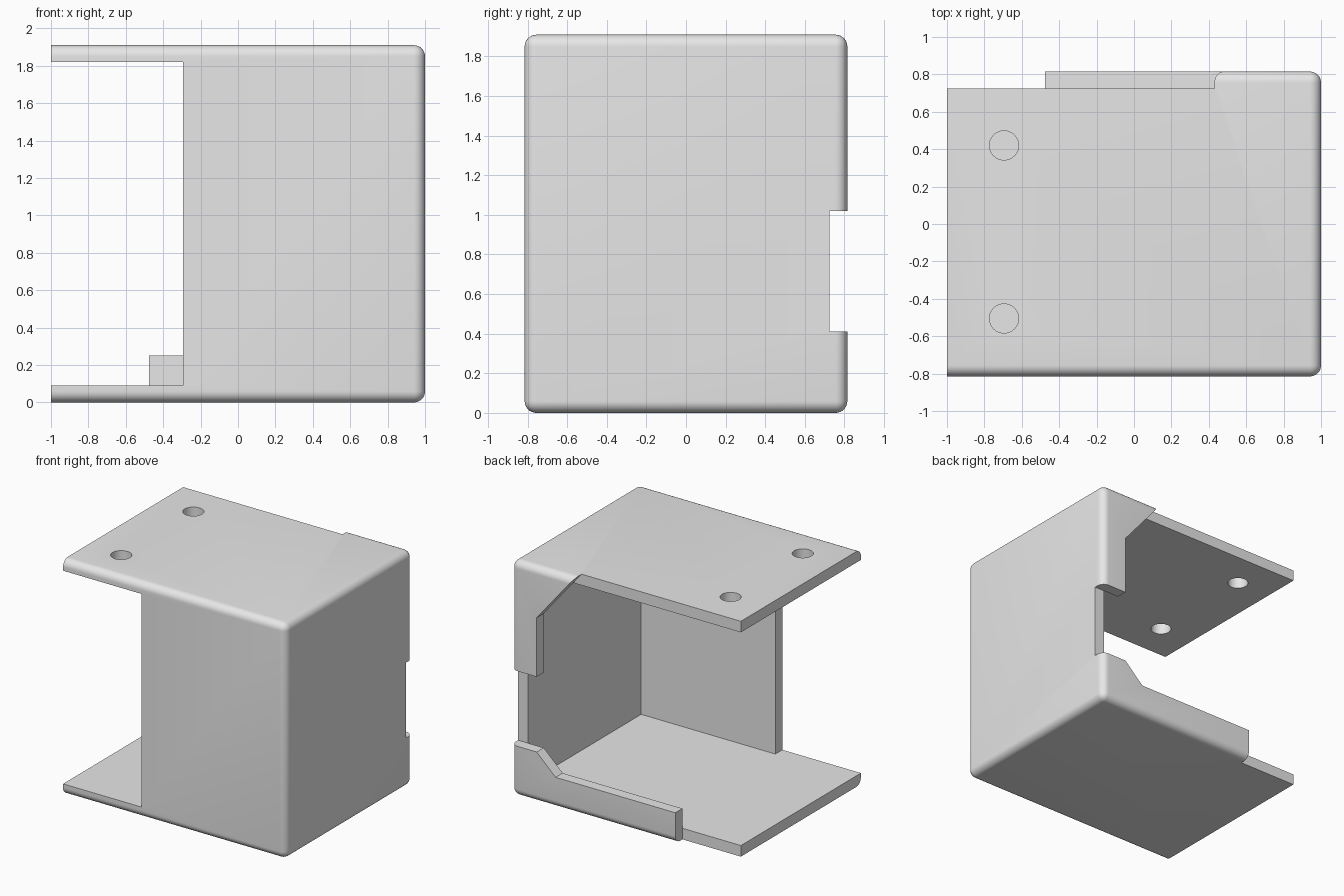
import bpy
import bmesh
import math

if "Cube" in bpy.data.objects:
    bpy.data.objects.remove(bpy.data.objects["Cube"])

HALF_X, HALF_Y, HEIGHT = 1.0, 0.815, 1.91
WALL, RADIUS = 0.09, 0.06
INNER_Y = HALF_Y - WALL

gray = bpy.data.materials.new("plain gray")
gray.use_nodes = True
gray.diffuse_color = (0.8, 0.8, 0.8, 1)
gray.node_tree.nodes["Principled BSDF"].inputs["Base Color"].default_value = (0.8, 0.8, 0.8, 1)


def make_object(name, bm):
    bmesh.ops.recalc_face_normals(bm, faces=bm.faces)
    mesh = bpy.data.meshes.new(name)
    bm.to_mesh(mesh)
    bm.free()
    mesh.materials.append(gray)
    obj = bpy.data.objects.new(name, mesh)
    bpy.context.collection.objects.link(obj)
    return obj


def prism(name, outline, y0, y1):
    """Extrude an x-z outline from y0 to y1."""
    bm = bmesh.new()
    face = bm.faces.new([bm.verts.new((x, y0, z)) for x, z in outline])
    result = bmesh.ops.extrude_face_region(bm, geom=[face])
    verts = [g for g in result["geom"] if isinstance(g, bmesh.types.BMVert)]
    bmesh.ops.translate(bm, verts=verts, vec=(0, y1 - y0, 0))
    return make_object(name, bm)


def rect(x0, x1, z0, z1):
    return [(x0, z0), (x1, z0), (x1, z1), (x0, z1)]


def hole(name, x, y, radius):
    bm = bmesh.new()
    bmesh.ops.create_cone(bm, cap_ends=True, segments=48,
                          radius1=radius, radius2=radius, depth=0.4)
    bmesh.ops.translate(bm, verts=bm.verts, vec=(x, y, HEIGHT))
    return make_object(name, bm)


# Outer block, rounded everywhere except around its open end
housing = prism("bracket_housing", rect(-HALF_X, HALF_X, 0, HEIGHT), -HALF_Y, HALF_Y)
bm = bmesh.new()
bm.from_mesh(housing.data)
rounded = [e for e in bm.edges if max(v.co.x for v in e.verts) > 0]
bmesh.ops.bevel(bm, geom=rounded, offset=RADIUS, segments=8, profile=0.5, affect='EDGES')
bm.to_mesh(housing.data)
bm.free()

# Inner cavity, front window and shaped back opening
back_outline = [(-1.2, -0.1), (-0.475, -0.1), (-0.475, 0.25), (0.6, 0.25),
                (0.77, 0.41), (1.2, 0.41), (1.2, 1.02), (0.77, 1.02),
                (0.77, 1.5), (0.43, HEIGHT), (0.347, 2.01), (-1.2, 2.01)]
cutters = [
    prism("cavity_cutter", rect(-1.2, HALF_X - WALL, WALL, HEIGHT - WALL), -INNER_Y, INNER_Y),
    prism("window_cutter", rect(-1.2, -0.295, WALL, HEIGHT - WALL), -1, 0),
    prism("back_cutter", back_outline, INNER_Y, 1),
]
# Two screw holes in the top plate
cutters += [hole("hole_cutter", -0.695, y, 0.078) for y in (0.42, -0.505)]

bpy.context.view_layer.objects.active = housing
for cutter in cutters:
    mod = housing.modifiers.new("cut", 'BOOLEAN')
    mod.operation = 'DIFFERENCE'
    mod.solver = 'EXACT'
    mod.object = cutter
    bpy.ops.object.modifier_apply(modifier=mod.name)
    bpy.data.objects.remove(cutter)

# Smooth fillets and holes, sharp cut edges
bpy.ops.object.select_all(action='DESELECT')
housing.select_set(True)
bpy.ops.object.shade_smooth_by_angle(angle=math.radians(30))
